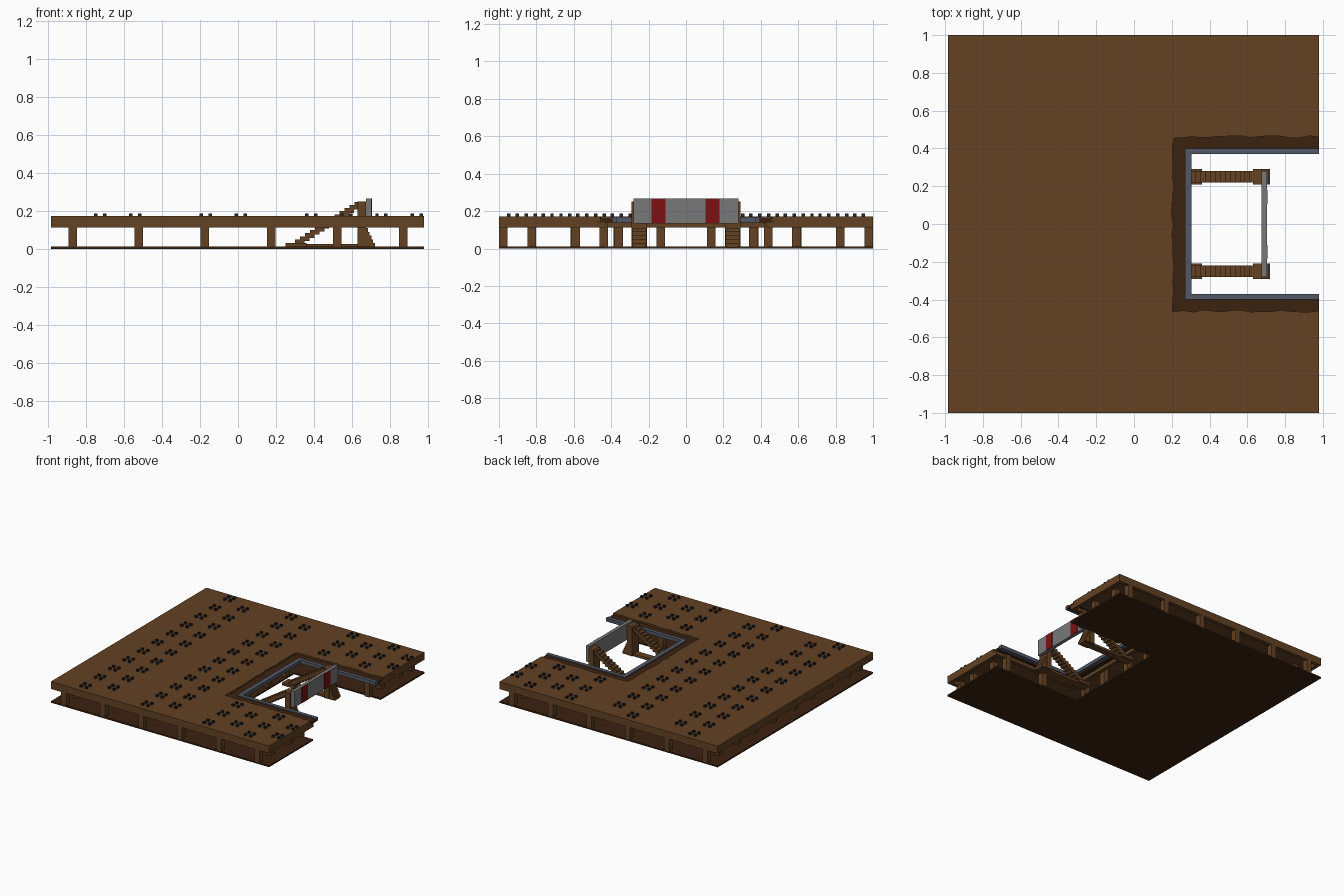
import bpy, bmesh, random
from mathutils import Matrix, Vector

random.seed(4)
if "Cube" in bpy.data.objects:
    bpy.data.objects.remove(bpy.data.objects["Cube"])


def material(name, rgb):
    m = bpy.data.materials.new(name)
    m.use_nodes = True
    m.diffuse_color = (*rgb, 1)
    bsdf = next(n for n in m.node_tree.nodes if n.type == 'BSDF_PRINCIPLED')
    bsdf.inputs["Base Color"].default_value = (*rgb, 1)
    return m


WOOD = material("brown wood", (0.125, 0.054, 0.017))
DARK = material("dark earth", (0.044, 0.016, 0.005))
RIM = material("blue grey steel", (0.085, 0.1, 0.135))
GREY = material("grey paint", (0.19, 0.19, 0.19))
RED = material("red paint", (0.2, 0.005, 0.006))
IRON = material("dark iron", (0.02, 0.02, 0.024))


def finish(name, bm, mat):
    mesh = bpy.data.meshes.new(name)
    bmesh.ops.recalc_face_normals(bm, faces=bm.faces)
    bm.to_mesh(mesh)
    bm.free()
    mesh.materials.append(mat)
    ob = bpy.data.objects.new(name, mesh)
    bpy.context.collection.objects.link(ob)
    return ob


def add_box(bm, x0, x1, y0, y1, z0, z1):
    size = Vector((x1 - x0, y1 - y0, z1 - z0))
    mid = Vector((x0 + x1, y0 + y1, z0 + z1)) / 2
    mat = Matrix.Translation(mid) @ Matrix.Diagonal((*size, 1))
    return bmesh.ops.create_cube(bm, size=1, matrix=mat)["verts"]


def boxes(name, mat, items):
    bm = bmesh.new()
    for b in items:
        add_box(bm, *b)
    return finish(name, bm, mat)


def slab(name, mat, outline, z0, z1):
    bm = bmesh.new()
    face = bm.faces.new([bm.verts.new((x, y, z0)) for x, y in outline])
    top = bmesh.ops.extrude_face_region(bm, geom=[face])["geom"]
    for v in top:
        if isinstance(v, bmesh.types.BMVert):
            v.co.z = z1
    bmesh.ops.triangulate(bm, faces=[f for f in bm.faces if len(f.verts) > 4])
    return finish(name, bm, mat)


def notch(x, y):
    return [(XR, -y), (x, -y), (x, y), (XR, y)]


def ragged(path, step=0.05, amount=0.007):
    """Subdivide a path and jitter the points between its ends."""
    pts = [path[0]]
    for a, b in zip(path, path[1:]):
        a, b = Vector(a), Vector(b)
        n = int((b - a).length / step)
        for i in range(1, n + 1):
            p = a.lerp(b, i / n)
            pts.append((p.x + random.uniform(-amount, amount),
                        p.y + random.uniform(-amount, amount)))
    pts[-1] = path[-1]
    return pts


XL, XR = -0.985, 0.98
front, back = [(XL, -1), (XR, -1)], [(XR, 1), (XL, 1)]

# Deck, floor and the recessed earth strip round the bay
edge = ragged(notch(0.205, 0.46))
slab("deck", WOOD, front + edge + back, 0.145, 0.172)
slab("floor", DARK, front + notch(0.2, 0.435) + back, 0, 0.012)
slab("earth_strip", DARK, notch(0.19, 0.475) + notch(0.28, 0.39)[::-1], 0.14, 0.16)
slab("bay_rim", RIM, notch(0.27, 0.4) + notch(0.305, 0.37)[::-1], 0.14, 0.168)

# Fascia boards under the deck edges and round the bay
T, Z0, Z1 = 0.03, 0.112, 0.145
fascia = [(XL, XL + T, -1, 1, Z0, Z1), (0.2, 0.23, -0.46, 0.46, Z0, Z1)]
for s in (-1, 1):
    for x0, x1, a, b in ((XL, XR, 1 - T, 1), (XR - T, XR, 0.46, 1), (0.2, XR, 0.43, 0.46)):
        fascia.append((x0, x1, min(s * a, s * b), max(s * a, s * b), Z0, Z1))
boxes("fascia", WOOD, fascia)

# Posts on the perimeter and round the bay
spots = []
for i in range(6):
    x = -0.87 + 0.348 * i
    spots += [(x, s * 0.977) for s in (-1, 1)]
    if x > 0.3:
        spots += [(x, s * 0.44) for s in (-1, 1)]
for s in (-1, 1):
    spots += [(-0.87, s * (0.135 + 0.23 * i)) for i in range(4)]
    spots += [(0.87, s * y) for y in (0.59, 0.825)]
    spots += [(0.175, s * y) for y in (0.135, 0.36)]
H = 0.0225
boxes("posts", WOOD, [(x - H, x + H, y - H, y + H, 0.002, 0.146) for x, y in spots])

# Open square bolts in staggered clusters of four
bm = bmesh.new()
COLUMN = 0.185
for col in (0, 1, 3, 4, 6, 7, 8, 9):
    cx = -0.725 + COLUMN * col
    odd = col in (1, 4, 7, 9)
    for k in range(10 if odd else 11):
        cy = (0.835 if odd else 0.925) - COLUMN * k
        if cx > 0.2 and abs(cy) < 0.5:
            continue
        for dx in (-0.0235, 0.0235):
            for dy in (-0.0235, 0.0235):
                x, y = cx + dx, cy + dy
                add_box(bm, x - 0.009, x + 0.009, y - 0.009, y + 0.009, 0.17, 0.186)
bm.normal_update()
caps = [f for f in bm.faces if abs(f.normal.z) > 0.5]
bmesh.ops.delete(bm, geom=caps, context='FACES_ONLY')
finish("bolts", bm, IRON)

# Buffer supports: sill, foot, upright, stepped rear brace and stepped front prop
for side, s in (("left", 1), ("right", -1)):
    c = s * 0.25
    parts = [(0.25, 0.72, c - 0.028, c + 0.028, 0.006, 0.025),
             (0.25, 0.36, c - 0.04, c + 0.04, 0.01, 0.032),
             (0.63, 0.675, c - 0.042, c + 0.042, 0.01, 0.25)]
    steps = 13
    for i in range(steps):
        x, z = 0.3 + 0.026 * i, 0.025 + 0.0165 * i
        parts.append((x, x + 0.05, c - 0.03, c + 0.03, z, z + 0.025))
    for i in range(6):
        parts.append((0.66, 0.72 - 0.009 * i, c - 0.04, c + 0.04,
                      0.01 + 0.02 * i, 0.03 + 0.02 * i))
    boxes(side + "_buffer_support", WOOD, parts)

# Buffer board with red stripes on its outer face
boxes("buffer_board", GREY, [(0.675, 0.703, -0.28, 0.28, 0.135, 0.266)])
boxes("buffer_stripes", RED, [(0.699, 0.706, y - 0.037, y + 0.037, 0.136, 0.265)
                              for y in (-0.147, 0.142)])
